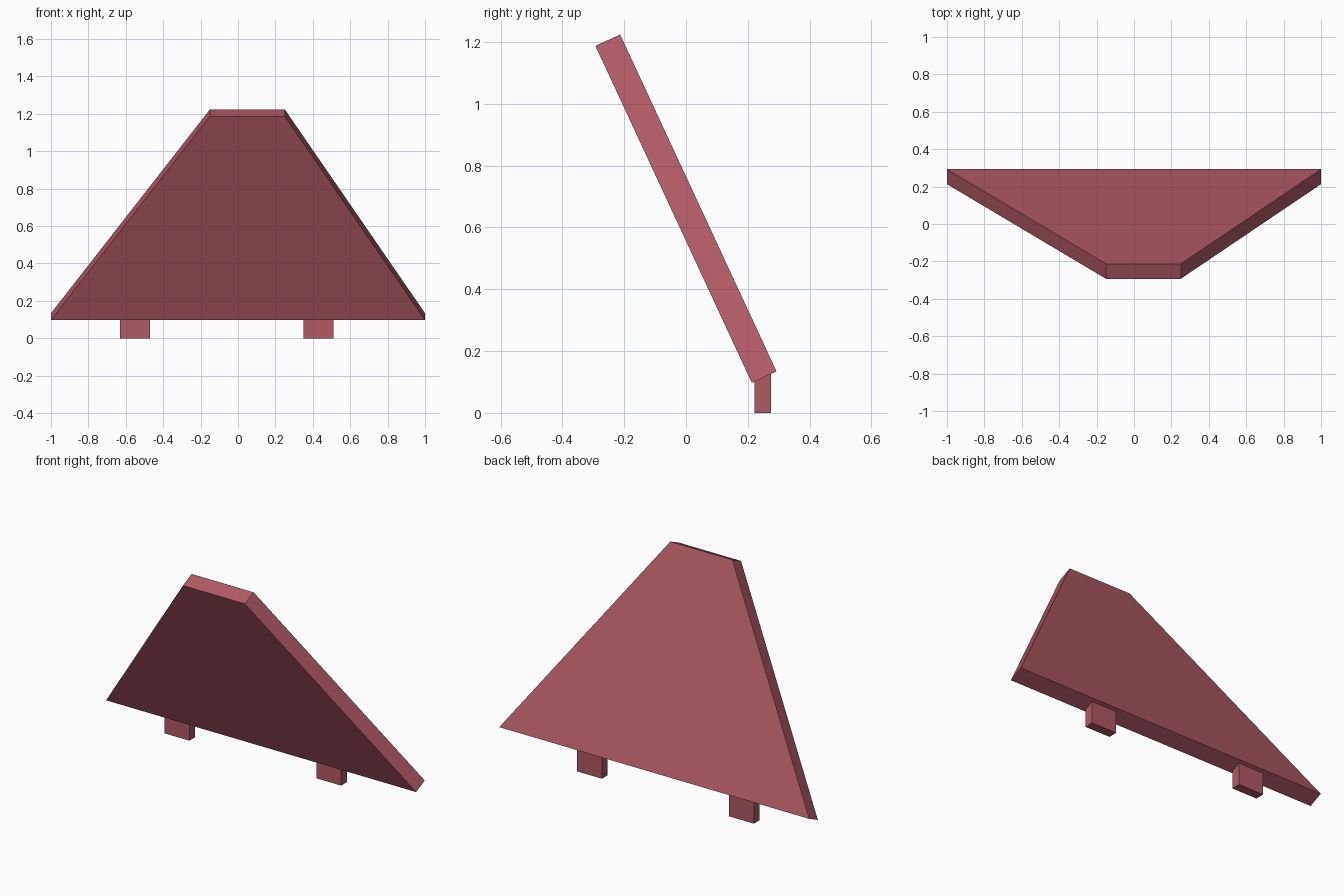
import bpy
import bmesh
from mathutils import Vector

cube = bpy.data.objects.get("Cube")
if cube:
    bpy.data.objects.remove(cube)

# Single dusty red colour
red = bpy.data.materials.new("dusty_red")
red.use_nodes = True
colour = (0.434, 0.100, 0.126, 1)
red.diffuse_color = colour
red.node_tree.nodes["Principled BSDF"].inputs["Base Color"].default_value = colour


def extruded(name, outline, offset):
    """Closed solid made by sweeping a flat outline along an offset."""
    bm = bmesh.new()
    face = bm.faces.new([bm.verts.new(p) for p in outline])
    swept = bmesh.ops.extrude_face_region(bm, geom=[face], use_keep_orig=True)
    verts = [g for g in swept["geom"] if isinstance(g, bmesh.types.BMVert)]
    bmesh.ops.translate(bm, verts=verts, vec=Vector(offset))
    bmesh.ops.recalc_face_normals(bm, faces=bm.faces)
    mesh = bpy.data.meshes.new(name)
    bm.to_mesh(mesh)
    bm.free()
    mesh.materials.append(red)
    obj = bpy.data.objects.new(name, mesh)
    bpy.context.collection.objects.link(obj)
    return obj


# Leaning trapezoid panel, thickened square to its slope
low_y, low_z, high_y, high_z = 0.213, 0.097, -0.293, 1.187
panel_outline = [(-1, low_y, low_z), (1, low_y, low_z),
                 (0.25, high_y, high_z), (-0.15, high_y, high_z)]
extruded("leaning_panel", panel_outline, (0, 0.08, 0.037))

# Two mounting pegs under the lower edge, tucked into the panel
for name, x in (("right_peg", -0.63), ("left_peg", 0.35)):
    base = [(x, 0.222, 0), (x + 0.16, 0.222, 0),
            (x + 0.16, 0.275, 0), (x, 0.275, 0)]
    extruded(name, base, (0, 0, 0.126))
